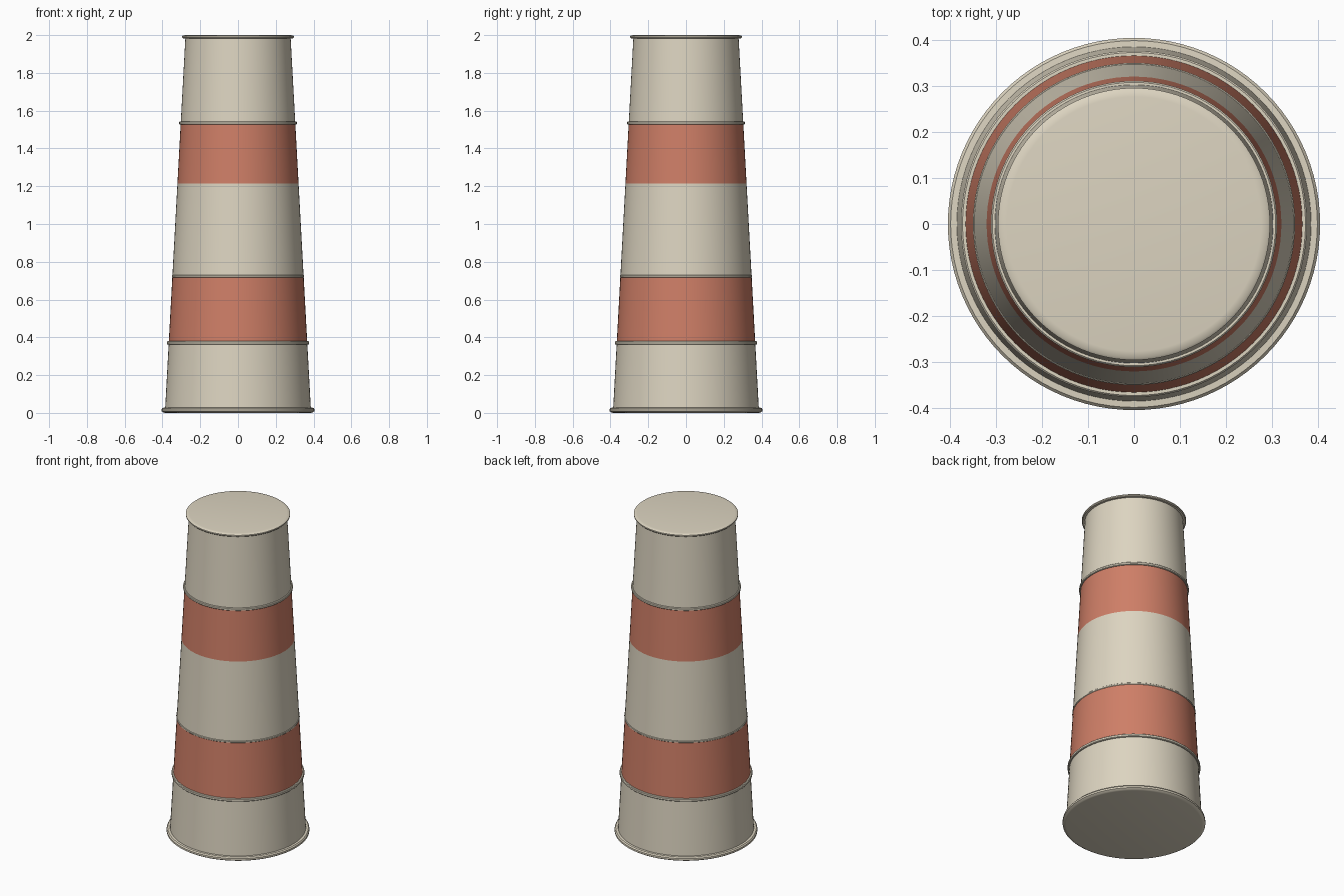
import bpy
import bmesh
from math import cos, sin, tau, radians

cube = bpy.data.objects.get("Cube")
if cube:
    bpy.data.objects.remove(cube, do_unlink=True)

SIDES = 96


def material(name, colour):
    mat = bpy.data.materials.new(name)
    mat.use_nodes = True
    mat.diffuse_color = colour
    mat.node_tree.nodes["Principled BSDF"].inputs["Base Color"].default_value = colour
    return mat


cream = material("cream", (0.72, 0.66, 0.53, 1))
red = material("brick_red", (0.62, 0.21, 0.135, 1))


def lathe(name, profile, mat, cap_bottom=False, cap_top=False, closed=False):
    """Spin a (radius, height) profile, listed upwards, around z."""
    bm = bmesh.new()
    rows = []
    for r, z in profile:
        rows.append([bm.verts.new((r * cos(tau * i / SIDES), r * sin(tau * i / SIDES), z))
                     for i in range(SIDES)])
    pairs = list(zip(rows, rows[1:]))
    if closed:
        pairs.append((rows[-1], rows[0]))
    for low, high in pairs:
        for i in range(SIDES):
            j = (i + 1) % SIDES
            bm.faces.new((low[i], low[j], high[j], high[i]))
    if cap_bottom:
        bm.faces.new(rows[0][::-1])
    if cap_top:
        bm.faces.new(rows[-1])
    mesh = bpy.data.meshes.new(name)
    bm.to_mesh(mesh)
    bm.free()
    mesh.materials.append(mat)
    obj = bpy.data.objects.new(name, mesh)
    bpy.context.collection.objects.link(obj)
    bpy.ops.object.select_all(action="DESELECT")
    obj.select_set(True)
    bpy.context.view_layer.objects.active = obj
    bpy.ops.object.shade_smooth_by_angle(angle=radians(35))


def wall(z):
    """Radius of the tapering wall at a height."""
    return 0.387 - 0.0545 * z


def ring(name, z, half, out):
    """Raised band with softened edges."""
    r, b = wall(z), half * 0.4
    lathe(name, [(r - 0.01, z - half), (r + out - b, z - half), (r + out, z - half + b),
                 (r + out, z + half - b), (r + out - b, z + half), (r - 0.01, z + half)],
          cream, closed=True)


# Tapering wall sections
for name, low, high, mat in (("lower_wall", 0.02, 0.37, cream),
                             ("lower_stripe", 0.37, 0.72, red),
                             ("middle_wall", 0.72, 1.215, cream),
                             ("upper_stripe", 1.215, 1.532, red),
                             ("upper_wall", 1.532, 1.99, cream)):
    lathe(name, [(wall(low), low), (wall(high), high)], mat)

# Raised joint rings
ring("lower_ring", 0.371, 0.009, 0.010)
ring("middle_ring", 0.724, 0.006, 0.003)
ring("upper_ring", 1.535, 0.008, 0.008)

# Base flange and top lid
lathe("base_flange", [(0.385, 0), (0.395, 0.002), (0.405, 0.009), (0.405, 0.02),
                      (0.399, 0.027), (0.38, 0.028)], cream, cap_bottom=True)
lathe("top_lid", [(0.27, 1.983), (0.292, 1.983), (0.296, 1.987), (0.296, 1.994),
                  (0.291, 1.998), (0.277, 2.0)], cream, cap_top=True)
